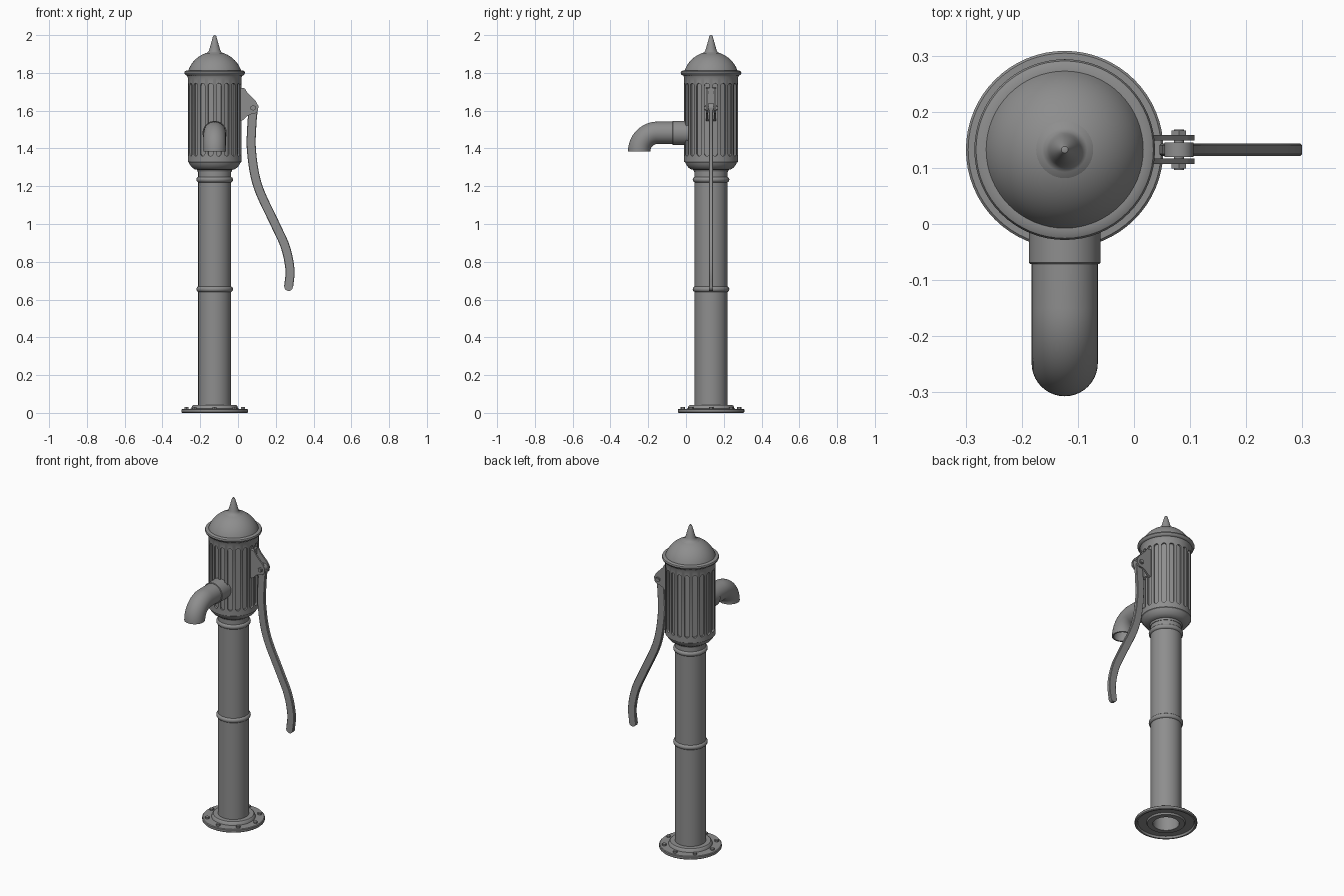
import bpy, bmesh, math
from mathutils import Vector, Matrix

if "Cube" in bpy.data.objects:
    bpy.data.objects.remove(bpy.data.objects["Cube"])

CX, CY = -0.1235, 0.1325          # pump axis

# dark cast iron
iron = bpy.data.materials.new("cast_iron")
iron.diffuse_color = (0.27, 0.27, 0.27, 1)
iron.use_nodes = True
iron.node_tree.nodes["Principled BSDF"].inputs["Base Color"].default_value = iron.diffuse_color


def finish(name, bm, angle=35):
    bmesh.ops.remove_doubles(bm, verts=bm.verts, dist=1e-5)
    bmesh.ops.recalc_face_normals(bm, faces=bm.faces)
    me = bpy.data.meshes.new(name)
    bm.to_mesh(me)
    bm.free()
    me.materials.append(iron)
    ob = bpy.data.objects.new(name, me)
    bpy.context.collection.objects.link(ob)
    smooth(ob, angle)
    return ob


def smooth(ob, angle=35):
    bpy.ops.object.select_all(action='DESELECT')
    bpy.context.view_layer.objects.active = ob
    ob.select_set(True)
    bpy.ops.object.shade_smooth_by_angle(angle=math.radians(angle))


def skin(bm, rings, closed_path=False):
    """Bridge successive closed rings of points with quads."""
    vs = [[bm.verts.new(p) for p in r] for r in rings]
    n = len(vs[0])
    for a in range(len(vs) if closed_path else len(vs) - 1):
        r0, r1 = vs[a], vs[(a + 1) % len(vs)]
        for i in range(n):
            j = (i + 1) % n
            bm.faces.new((r0[i], r0[j], r1[j], r1[i]))
    return vs


def lathe(name, prof, n=64, closed=False):
    bm = bmesh.new()
    skin(bm, [[(CX + r * math.cos(2 * math.pi * i / n), CY + r * math.sin(2 * math.pi * i / n), z)
               for i in range(n)] for r, z in prof], closed)
    return finish(name, bm)


def prism(bm, pts, offset):
    """Extrude a flat outline by an offset vector."""
    a = [bm.verts.new(p) for p in pts]
    b = [bm.verts.new(Vector(p) + offset) for p in pts]
    bm.faces.new(a)
    bm.faces.new(b[::-1])
    for i in range(len(a)):
        j = (i + 1) % len(a)
        bm.faces.new((a[i], b[i], b[j], a[j]))


def rod(bm, r, depth, loc, axis='Z', n=24):
    m = Matrix.Translation(loc)
    if axis == 'Y':
        m = m @ Matrix.Rotation(math.pi / 2, 4, 'X')
    bmesh.ops.create_cone(bm, cap_ends=True, segments=n, radius1=r, radius2=r, depth=depth, matrix=m)


# base flange with recessed underside
lathe("base_flange", [(0.172, 0), (0.176, 0.004), (0.176, 0.017), (0.172, 0.021), (0.124, 0.022),
                      (0.12, 0.036), (0.114, 0.041), (0.08, 0.042), (0.074, 0.002), (0.105, 0.002),
                      (0.11, 0.012), (0.158, 0.012), (0.163, 0)], closed=True)

# flange bolts
bm = bmesh.new()
for k in range(8):
    a = k * math.pi / 4
    rod(bm, 0.012, 0.014, (CX + 0.15 * math.cos(a), CY + 0.15 * math.sin(a), 0.025), n=6)
finish("flange_bolts", bm)

# hollow column
lathe("column", [(0.087, 0.03), (0.087, 1.30), (0.074, 1.30), (0.074, 0.005)])

# column rings
for name, z in (("lower_ring", 0.655), ("upper_ring", 1.235)):
    lathe(name, [(0.083 + 0.014 * math.cos(t * math.pi / 8), z + 0.015 * math.sin(t * math.pi / 8))
                 for t in range(16)], closed=True)

# fluted pump body
body = lathe("pump_body", [(0, 1.275), (0.09, 1.275), (0.093, 1.287), (0.105, 1.289), (0.12, 1.299),
                           (0.132, 1.315), (0.136, 1.325), (0.142, 1.329), (0.142, 1.775),
                           (0.148, 1.787), (0, 1.787)], n=120)
bm = bmesh.new()
for k in range(20):
    a = math.radians(9 + 18 * k)
    out, side = Vector((math.cos(a), math.sin(a), 0)), Vector((-math.sin(a), math.cos(a), 0))
    pts = []
    for i in range(18):
        t = math.pi * (i if i < 9 else i - 1) / 8
        zc = 1.732 if i < 9 else 1.373
        pts.append(Vector((CX, CY, zc + 0.0133 * math.sin(t))) + out * 0.131 + side * 0.0133 * math.cos(t))
    prism(bm, pts, out * 0.04)
cutter = finish("flute_cutter", bm)
cutter.hide_render = True
mod = body.modifiers.new("flutes", 'BOOLEAN')
mod.operation, mod.solver, mod.object = 'DIFFERENCE', 'EXACT', cutter
bpy.context.view_layer.objects.active = body
bpy.ops.object.modifier_apply(modifier=mod.name)
bpy.data.objects.remove(cutter)
smooth(body, 30)

# domed lid: rolled rim and a spherical cap
cap = [math.asin(0.14 / 0.148) * (1 - i / 14) for i in range(15)]
lathe("lid", [(0, 1.785), (0.148, 1.785), (0.157, 1.791), (0.161, 1.80), (0.158, 1.808), (0.15, 1.812)]
      + [(0.148 * math.sin(t), 1.764 + 0.148 * math.cos(t)) for t in cap])

# pointed finial with flared foot
lathe("finial", [(0.054, 1.899), (0.05, 1.904), (0.04, 1.907), (0.033, 1.913), (0.029, 1.922), (0.025, 1.936),
                 (0.009, 1.993), (0.006, 1.998), (0, 2.0)], n=40)

# spout: straight pipe, quarter bend, open mouth
ZS, R, BY, BZ = 1.478, 0.098, -0.150, 1.385
path = [(0.02, BZ + R, 0.0)] + [(BY - R * math.sin(t), BZ + R * math.cos(t), t)
                                for t in [i * math.pi / 32 for i in range(17)]]


def ring(y, z, t, r, n=40):
    c, u = Vector((CX, y, z)), Vector((0, -math.sin(t), math.cos(t)))
    return [c + r * (math.cos(2 * math.pi * i / n) * Vector((1, 0, 0)) + math.sin(2 * math.pi * i / n) * u)
            for i in range(n)]


bm = bmesh.new()
skin(bm, [ring(*p, 0.059) for p in path] + [ring(*p, 0.05) for p in path[::-1]], True)
finish("spout", bm)

# spout collar
bm = bmesh.new()
skin(bm, [ring(0.02, 1.482, 0, 0.064), ring(-0.069, 1.482, 0, 0.064), ring(-0.071, 1.482, 0, 0.062),
          ring(-0.071, 1.482, 0, 0.05), ring(0.02, 1.482, 0, 0.05)], True)
finish("spout_collar", bm)

# lever bracket: two cheek plates and a mounting pad
bm = bmesh.new()
cheek = [(0.012, 1.722), (0.036, 1.718), (0.05, 1.695), (0.094, 1.65), (0.108, 1.625), (0.106, 1.60),
         (0.092, 1.585), (0.07, 1.582), (0.05, 1.572), (0.03, 1.552), (0.012, 1.545)]
for y in (CY - 0.026, CY + 0.016):
    prism(bm, [(x, y, z) for x, z in cheek], Vector((0, 0.01, 0)))
prism(bm, [(x, CY - 0.026, z) for x, z in ((0.01, 1.722), (0.026, 1.719), (0.026, 1.552), (0.01, 1.545))],
      Vector((0, 0.052, 0)))
finish("lever_bracket", bm)

# pivot pin with bolt heads
bm = bmesh.new()
rod(bm, 0.009, 0.072, (0.08, CY, 1.615), 'Y')
for s in (-1, 1):
    rod(bm, 0.015, 0.009, (0.08, CY + s * 0.0295, 1.615), 'Y', 6)
rod(bm, 0.026, 0.026, (0.08, CY, 1.615), 'Y', 32)
finish("pivot_pin", bm)

# curved lever handle: smooth curve through control points, flat section
ctrl = [(0.082, 1.62), (0.073, 1.52), (0.072, 1.38), (0.105, 1.20), (0.196, 1.00), (0.25, 0.88),
        (0.275, 0.76), (0.268, 0.668)]
P = [Vector((x, 0, z)) for x, z in ctrl]
P = [2 * P[0] - P[1]] + P + [2 * P[-1] - P[-2]]
pts = []
for a, b, c, d in zip(P, P[1:], P[2:], P[3:]):
    for i in range(6):
        t = i / 6
        pts.append(0.5 * (2 * b + (c - a) * t + (2 * a - 5 * b + 4 * c - d) * t * t
                          + (3 * b - a - 3 * c + d) * t ** 3))
pts.append(P[-2])
rings = []
for i, p in enumerate(pts):
    tan = (pts[min(i + 1, len(pts) - 1)] - pts[max(i - 1, 0)]).normalized()
    nrm = Vector((tan.z, 0, -tan.x))
    w = 0.024
    section = [(-w, -0.008), (-w, 0.008), (-w + 0.003, 0.011), (w - 0.003, 0.011),
               (w, 0.008), (w, -0.008), (w - 0.003, -0.011), (-w + 0.003, -0.011)]
    rings.append([p + nrm * u + Vector((0, CY + v, 0)) for u, v in section])
bm = bmesh.new()
vs = skin(bm, rings)
bm.faces.new(vs[0])
bm.faces.new(vs[-1])
rod(bm, 0.0225, 0.022, (P[-2].x, CY, P[-2].z), 'Y', 32)
finish("lever_handle", bm)
